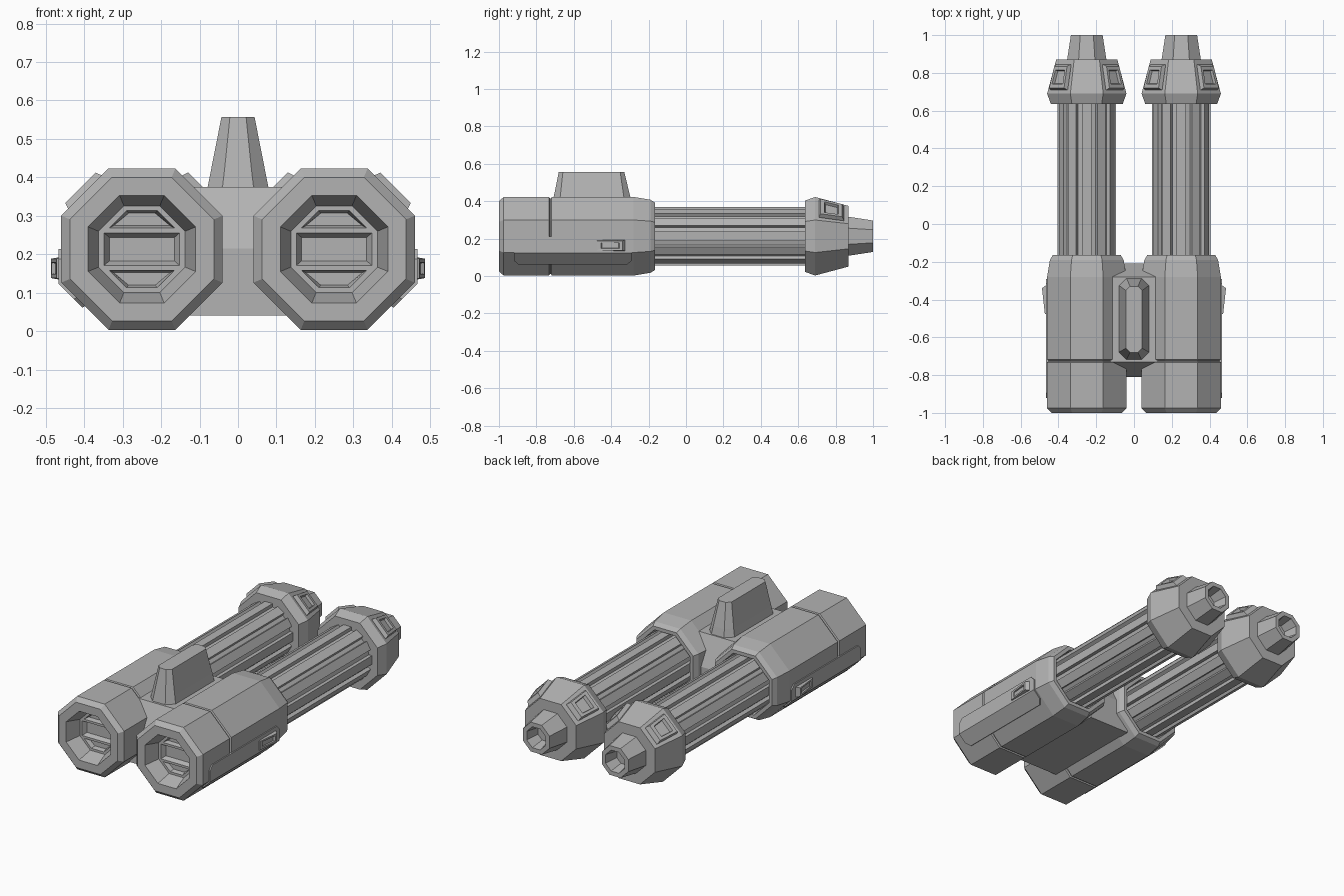
import bpy, bmesh, math
from mathutils import Vector

cube = bpy.data.objects.get("Cube")
if cube:
    bpy.data.objects.remove(cube)

CX, CZ = 0.25, 0.213          # axis of one gun pod


def material(name, value):
    m = bpy.data.materials.new(name)
    m.use_nodes = True
    colour = (value, value, value, 1)
    m.diffuse_color = colour
    m.node_tree.nodes["Principled BSDF"].inputs["Base Color"].default_value = colour
    return m


GREY = material("plain_grey", 0.45)


def loft(name, *stacks, mirror=True):
    """Each stack is a list of equal-length loops, bridged and capped."""
    bm = bmesh.new()
    for loops in stacks:
        rings = [[bm.verts.new(p) for p in loop] for loop in loops]
        n = len(rings[0])
        for a, b in zip(rings, rings[1:]):
            for i in range(n):
                j = (i + 1) % n
                bm.faces.new((a[i], a[j], b[j], b[i]))
        bm.faces.new(rings[0])
        bm.faces.new(rings[-1])
    bmesh.ops.recalc_face_normals(bm, faces=bm.faces)
    mesh = bpy.data.meshes.new(name)
    bm.to_mesh(mesh)
    bm.free()
    mesh.materials.append(GREY)
    ob = bpy.data.objects.new(name, mesh)
    bpy.context.scene.collection.objects.link(ob)
    if mirror:
        ob.modifiers.new("mirror", "MIRROR").use_mirror_merge = False
    return ob


def octagon(y, apothem):
    r = apothem / math.cos(math.pi / 8)
    angles = [math.pi / 8 + k * math.pi / 4 for k in range(8)]
    return [Vector((CX + r * math.cos(a), y, CZ + r * math.sin(a))) for a in angles]


def turned(name, profile):
    return loft(name, [octagon(y, a) for y, a in profile])


def at_axis(y, points):
    return [Vector((CX + x, y, CZ + z)) for x, z in points]


# Pod housing with hollow front, seam groove and tapered back
turned("pod_housing", [
    (-0.88, 0.108), (-0.91, 0.111), (-1, 0.14), (-1, 0.187), (-0.975, 0.21),
    (-0.732, 0.21), (-0.728, 0.203), (-0.722, 0.203), (-0.718, 0.21),
    (-0.28, 0.21), (-0.19, 0.195), (-0.165, 0.18), (-0.165, 0.16), (-0.22, 0.15)])

# Grille plate with three bevelled slots
grille = turned("front_grille", [(-0.915, 0.114), (-0.87, 0.114)])
slots = [[(-0.098, -0.042), (0.098, -0.042), (0.098, 0.042), (-0.098, 0.042)]]
for s in (1, -1):
    slots.append([(-0.085, 0.055 * s), (0.085, 0.055 * s), (0.04, 0.1 * s), (-0.04, 0.1 * s)])


def slot_cutter(points):
    mid = sum(z for _, z in points) / 4
    small = [(x * 0.86, mid + (z - mid) * 0.72) for x, z in points]
    return [at_axis(-0.93, points), at_axis(-0.915, points), at_axis(-0.89, small)]


cutter = loft("grille_cutter", *[slot_cutter(p) for p in slots], mirror=False)
cutter.hide_render = True
cutter.hide_viewport = True
cut = grille.modifiers.new("slots", "BOOLEAN")
cut.operation = "DIFFERENCE"
cut.solver = "EXACT"
cut.object = cutter
grille.modifiers.move(1, 0)

# Ribbed barrel
section = []
for k in range(12):
    for offset, r in ((-10.5, 0.138), (-9, 0.157), (9, 0.157), (10.5, 0.138)):
        a = math.radians(30 * k + offset)
        section.append((r * math.cos(a), r * math.sin(a)))
loft("ribbed_barrel", [at_axis(y, section) for y in (-0.22, 0.66)])

# Muzzle collar and hollow nozzle
turned("muzzle_collar", [(0.635, 0.15), (0.635, 0.19), (0.69, 0.21), (0.87, 0.162), (0.87, 0.1)])
turned("nozzle", [(0.85, 0.104), (0.87, 0.104), (1, 0.084), (1, 0.06), (0.92, 0.045)])

# Framed pads on the two upper diagonals of the collar


def pad_loop(side, u, y0, y1, lift):
    loop = []
    for v, y in ((-u, y0), (u, y0), (u * 0.85, y1), (-u * 0.85, y1)):
        out = 0.21 - 0.267 * (y - 0.69) + lift
        x, z = (out - v) * math.sqrt(0.5), (out + v) * math.sqrt(0.5)
        loop.append(Vector((CX + side * x, y, CZ + z)))
    return loop


loft("collar_pads", *[[
    pad_loop(s, 0.062, 0.71, 0.845, -0.01), pad_loop(s, 0.062, 0.71, 0.845, 0.004),
    pad_loop(s, 0.056, 0.72, 0.835, 0.024), pad_loop(s, 0.04, 0.74, 0.815, 0.024),
    pad_loop(s, 0.036, 0.745, 0.81, 0.008)] for s in (1, -1)])

# Thin side panel wrapping onto the lower diagonal


def panel_loop(y, top, drop):
    return at_axis(y, [(0.217, top), (0.217, -0.09), (0.217 - drop, -0.09 - drop),
                       (0.2 - drop, -0.08 - drop), (0.195, -0.08), (0.195, top)])


loft("side_panel", [panel_loop(-0.92, -0.025, 0.04), panel_loop(-0.895, 0, 0.062),
                    panel_loop(-0.315, 0, 0.062), panel_loop(-0.29, -0.025, 0.04)])

# Wedge-shaped side latch with a pocket


def latch_loop(y0, x0, y1, x1, half):
    return [Vector((CX + x, y, 0.163 + h)) for x, y, h in
            ((x0, y0, -half), (x0, y0, half), (x1, y1, half), (x1, y1, -half))]


loft("side_latch", [latch_loop(-0.48, 0.21, -0.32, 0.21, 0.03),
                    latch_loop(-0.475, 0.222, -0.34, 0.237, 0.025),
                    latch_loop(-0.455, 0.223, -0.355, 0.235, 0.015),
                    latch_loop(-0.45, 0.218, -0.36, 0.225, 0.013)])

# Bridge joining the two pods
side = [(-0.81, 0.04), (-0.81, 0.215), (-0.73, 0.375), (-0.28, 0.375), (-0.21, 0.215), (-0.21, 0.04)]
loft("bridge", [[Vector((x, y, z)) for y, z in side] for x in (-0.13, 0.13)], mirror=False)

# Tapered fin with chamfered corners


def fin_loop(z, w, y0, y1, c):
    pts = [(w, y0 + c), (w, y1 - c), (w - c, y1), (c - w, y1),
           (-w, y1 - c), (-w, y0 + c), (c - w, y0), (w - c, y0)]
    return [Vector((x, y, z)) for x, y in pts]


loft("top_fin", [fin_loop(0.36, 0.082, -0.72, -0.285, 0.04),
                 fin_loop(0.42, 0.07, -0.708, -0.297, 0.035),
                 fin_loop(0.557, 0.043, -0.68, -0.33, 0.022)], mirror=False)
